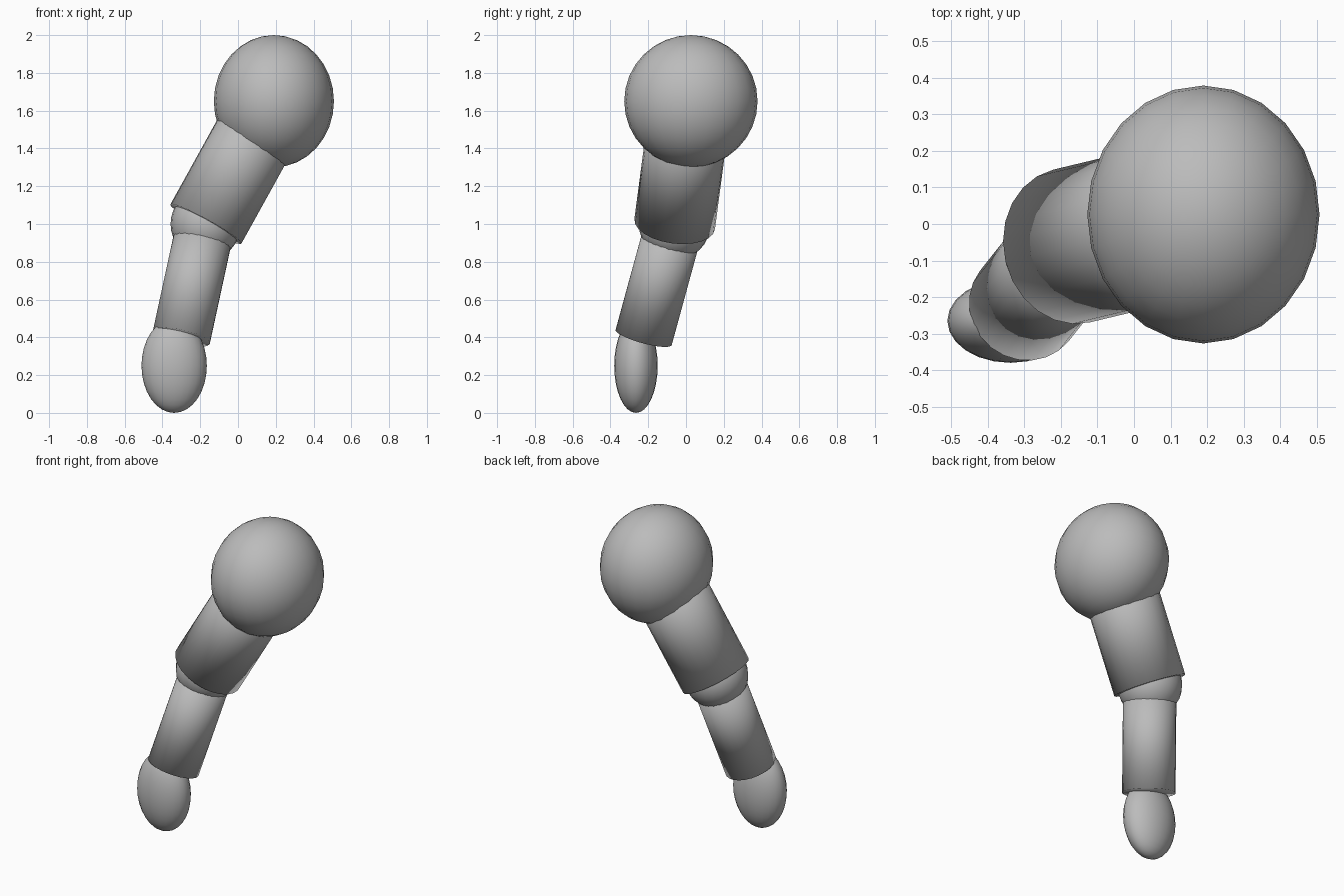
import bpy
from mathutils import Vector

if "Cube" in bpy.data.objects:
    bpy.data.objects.remove(bpy.data.objects["Cube"])

skin = bpy.data.materials.new("mid grey")
skin.diffuse_color = (0.5, 0.5, 0.5, 1)
skin.use_nodes = True
skin.node_tree.nodes["Principled BSDF"].inputs["Base Color"].default_value = skin.diffuse_color

# Joint centres down the arm
SHOULDER = Vector((0.19, 0.026, 1.65))
ELBOW = Vector((-0.17, -0.06, 1.0))
WRIST = Vector((-0.30, -0.224, 0.40))
HAND = Vector((-0.338, -0.265, 0.25))


def finish(name):
    ob = bpy.context.object
    ob.name = name
    ob.data.materials.append(skin)
    bpy.ops.object.shade_smooth()
    return ob


def ellipsoid(name, centre, radii):
    bpy.ops.mesh.primitive_uv_sphere_add(segments=24, ring_count=16, radius=1, location=centre)
    bpy.context.object.scale = radii
    bpy.ops.object.transform_apply(location=False, rotation=False, scale=True)
    finish(name)


def limb(name, start, end, radius):
    axis = start - end
    bpy.ops.mesh.primitive_cylinder_add(vertices=24, radius=radius, depth=axis.length,
                                        location=(start + end) / 2,
                                        rotation=axis.to_track_quat('Z', 'Y').to_euler())
    finish(name)


# Rounded joints and hand
ellipsoid("shoulder", SHOULDER, (0.318, 0.353, 0.35))
ellipsoid("elbow", ELBOW, (0.187, 0.19, 0.19))
ellipsoid("hand", HAND, (0.173, 0.115, 0.25))

# Limb segments run from joint to joint
limb("upper_arm", SHOULDER, ELBOW, 0.215)
limb("forearm", ELBOW, WRIST, 0.155)
